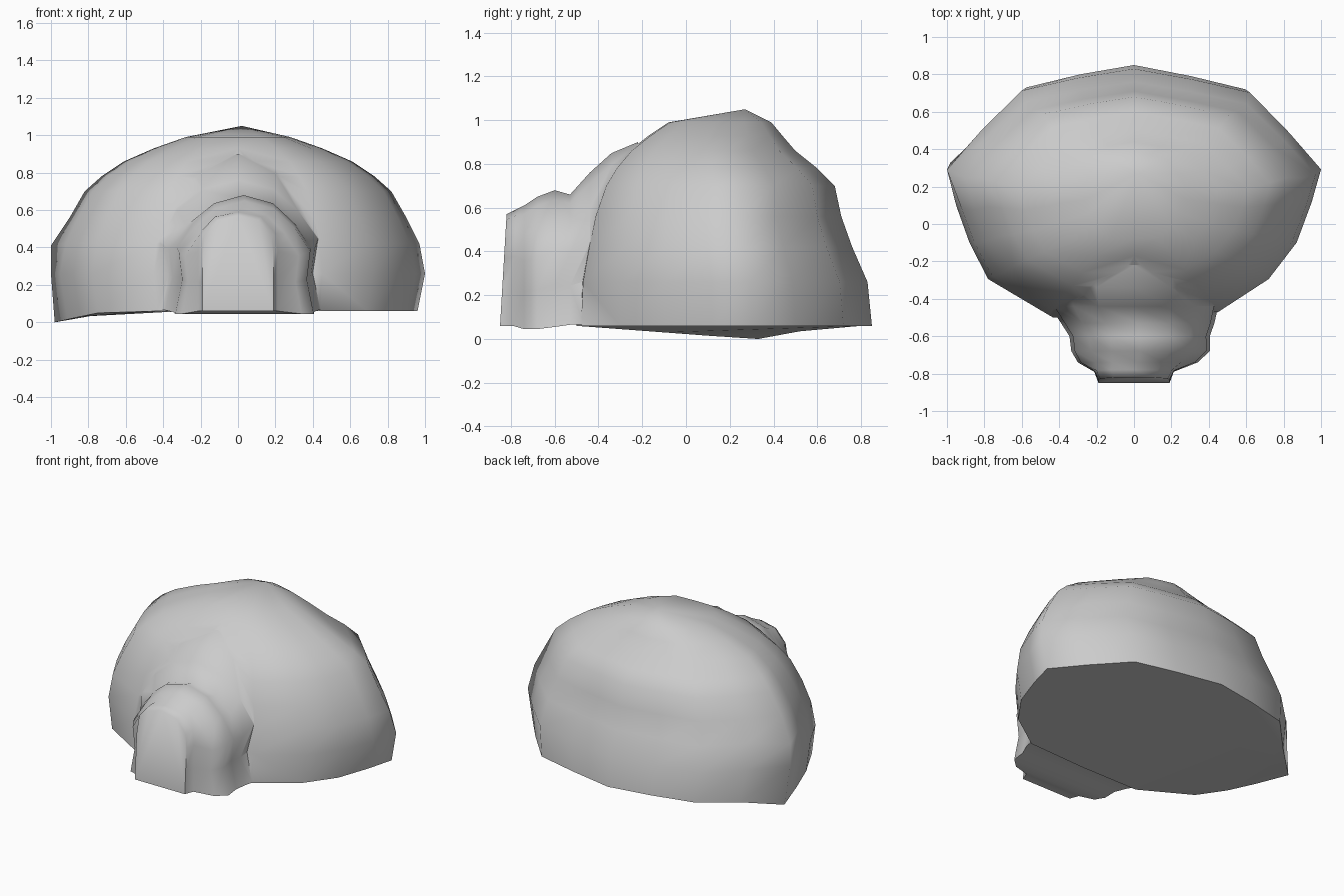
import bpy, bmesh

if "Cube" in bpy.data.objects:
    bpy.data.objects.remove(bpy.data.objects["Cube"])


def loft(name, rings, apex=None):
    """Skin a stack of equal-length point rings, closing both ends."""
    bm = bmesh.new()
    loops = [[bm.verts.new(p) for p in ring] for ring in rings]
    n = len(loops[0])
    for a, b in zip(loops, loops[1:]):
        for i in range(n):
            j = (i + 1) % n
            bm.faces.new((a[i], a[j], b[j], b[i]))
    bm.faces.new(loops[0][::-1])
    if apex:
        tip = bm.verts.new(apex)
        for i in range(n):
            bm.faces.new((loops[-1][i], loops[-1][(i + 1) % n], tip))
    else:
        bm.faces.new(loops[-1])
    bmesh.ops.triangulate(bm, faces=[f for f in bm.faces if len(f.verts) > 4])
    bmesh.ops.recalc_face_normals(bm, faces=bm.faces[:])
    me = bpy.data.meshes.new(name)
    bm.to_mesh(me)
    bm.free()
    ob = bpy.data.objects.new(name, me)
    bpy.context.collection.objects.link(ob)
    return ob


# Dome: one faceted plan outline, rescaled at every height
outline = [(0, -.5), (.45, -.48), (.72, -.3), (.87, -.1), (.95, .12), (1, .3),
           (.83, .5), (.62, .72), (.32, .79), (0, .85), (-.3, .8), (-.6, .73),
           (-.81, .52), (-1, .3), (-.95, .1), (-.88, -.1), (-.78, -.3), (-.45, -.5)]
# height, half width, front y, back y
levels = [(.06, .96, -.5, .85), (.26, 1, -.49, .83), (.42, .97, -.46, .76),
          (.56, .9, -.43, .71), (.70, .82, -.38, .68), (.78, .73, -.33, .60),
          (.86, .61, -.26, .50), (.93, .45, -.17, .44), (.99, .28, -.08, .39)]
rings = []
for z, hw, front, back in levels:
    ring = []
    for x, y in outline:
        t = (y + .5) / 1.35
        ring.append((x * hw, front + t * (back - front), z))
    rings.append(ring)
# Drooping left corner of the base
for i, z in ((12, .035), (13, 0), (14, .015), (15, .03), (16, .05)):
    x, y, _ = rings[0][i]
    rings[0][i] = (x, y, z)
rings[0][13] = (-.98, .33, 0)
rings[2][13] = (-1, .29, .41)
dome = loft("dome", rings, (.02, .27, 1.05))

# Entrance tunnel: arch sections running from the flat door back into the dome
arch = [(1, 0), (.9, .3), (.95, .55), (.72, .76), (.42, .93), (0, 1)]
arch = arch + [(-x, z) for x, z in arch[-2::-1]]
door = [(.19, 0), (.19, .3), (.19, .6), (.18, .78), (.11, .95), (0, 1)]
door = door + [(-x, z) for x, z in door[-2::-1]]
# y, centre x, half width, base height, top height
sections = [(-.74, .02, .32, .045, .61), (-.68, .035, .37, .045, .65),
            (-.6, .03, .375, .055, .68), (-.53, .02, .41, .065, .66),
            (-.44, .0, .45, .065, .76), (-.34, .0, .48, .065, .85),
            (-.22, .0, .5, .065, .9)]
front = [[(x * k, y - lean * z, .06 + z * h) for x, z in door]
         for y, k, lean, h in ((-.85, 1, -.03, .51), (-.79, 1.12, -.01, .53))]
tunnel = loft("tunnel", front + [[(cx + x * hw, y, base + z * (top - base)) for x, z in arch]
                                 for y, cx, hw, base, top in sections])

# Blend both into a single shell
bpy.context.view_layer.objects.active = dome
mod = dome.modifiers.new("join", 'BOOLEAN')
mod.operation = 'UNION'
mod.solver = 'EXACT'
mod.object = tunnel
bpy.ops.object.modifier_apply(modifier=mod.name)
bpy.data.objects.remove(tunnel)
dome.name = "domed_hut"
dome.select_set(True)
bpy.ops.object.shade_smooth_by_angle(angle=1.1)
